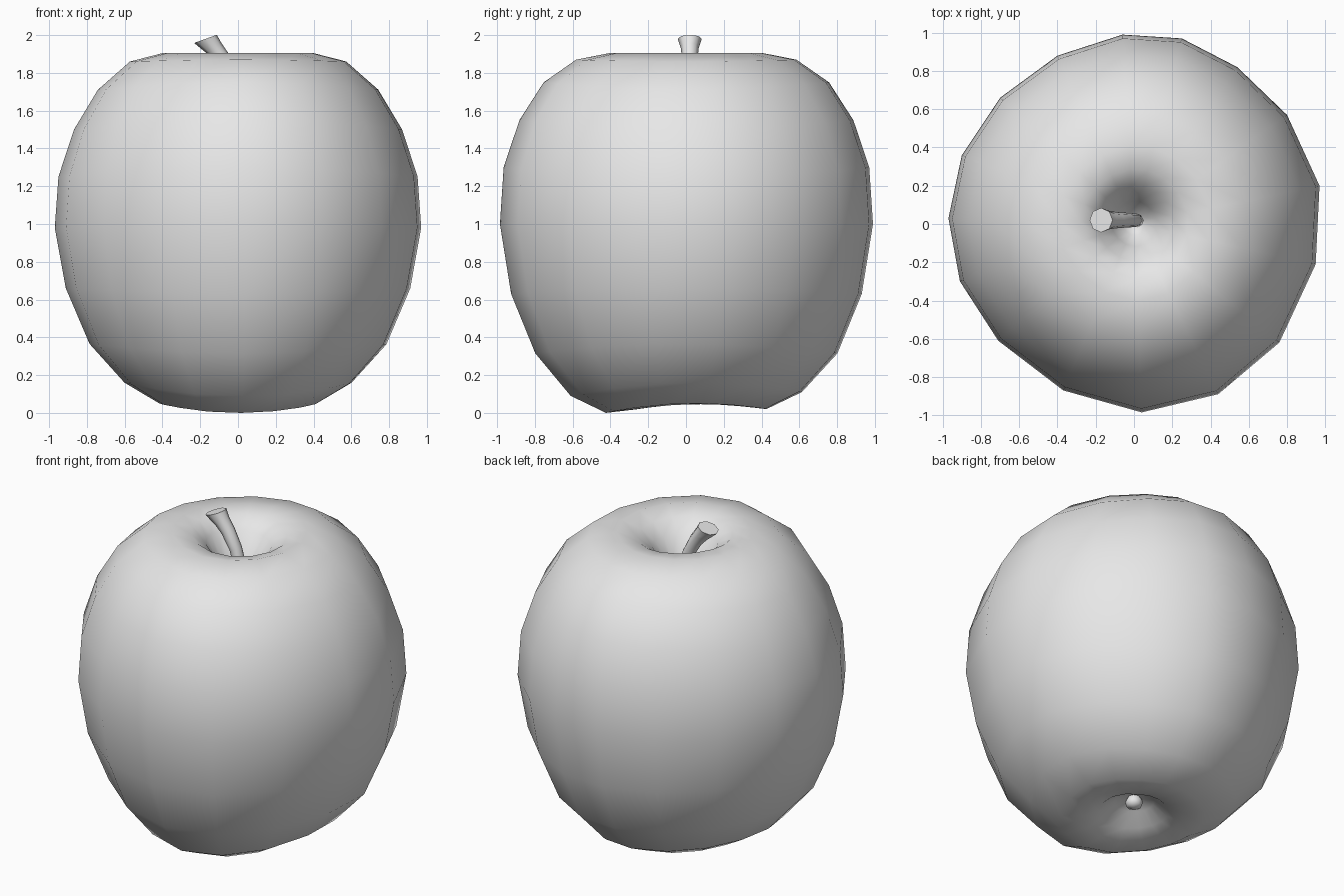
import bpy, bmesh, math
from mathutils import Vector

if "Cube" in bpy.data.objects:
    bpy.data.objects.remove(bpy.data.objects["Cube"])

skin = bpy.data.materials.new("light grey")
skin.diffuse_color = (0.8, 0.8, 0.8, 1)
skin.use_nodes = True
skin.node_tree.nodes["Principled BSDF"].inputs["Base Color"].default_value = skin.diffuse_color


def loft(name, rings, start=None, end=None, sharp_end=False):
    """Skin a list of closed rings, with an optional pole point at either end."""
    bm = bmesh.new()
    loops = [[bm.verts.new(p) for p in ring] for ring in rings]
    n = len(loops[0])
    for a, b in zip(loops, loops[1:]):
        for i in range(n):
            j = (i + 1) % n
            bm.faces.new((a[i], a[j], b[j], b[i]))
    for pole, loop in ((start, loops[0]), (end, loops[-1])):
        if pole is not None:
            v = bm.verts.new(pole)
            for i in range(n):
                bm.faces.new((loop[i], loop[(i + 1) % n], v))
    if sharp_end:
        cap = bm.faces.new(loops[-1])
    bmesh.ops.recalc_face_normals(bm, faces=bm.faces)
    for f in bm.faces:
        f.smooth = True
    if sharp_end:
        cap.smooth = False
        for e in cap.edges:
            e.smooth = False
    mesh = bpy.data.meshes.new(name)
    bm.to_mesh(mesh)
    bm.free()
    mesh.materials.append(skin)
    obj = bpy.data.objects.new(name, mesh)
    bpy.context.collection.objects.link(obj)
    return obj


# Fruit body: slightly irregular 16-sided outline swept through a profile
outline = [(-.06, .99), (-.40, .88), (-.70, .66), (-.90, .36),
           (-.97, .03), (-.91, -.30), (-.71, -.61), (-.37, -.87),
           (.04, -.985), (.44, -.89), (.76, -.62), (.95, -.21),
           (.97, .20), (.80, .57), (.54, .82), (.25, .97)]
# radius ratio, height, height wobble between the x and y sides
profile = [(.05, .15, 0), (.12, .125, 0), (.21, .06, .005), (.30, .035, .01),
           (.43, .03, .02), (.62, .13, .03), (.81, .34, .025),
           (.94, .645, .015), (1, .99, -.01), (.98, 1.275, -.025),
           (.895, 1.525, -.025), (.765, 1.73, -.02), (.59, 1.865, -.005),
           (.41, 1.905, 0), (.29, 1.885, 0), (.20, 1.82, 0),
           (.12, 1.69, 0), (.06, 1.59, 0)]
rings = []
for s, z, wobble in profile:
    ring = []
    for x, y in outline:
        a = math.atan2(y, x)
        lean = .01 * math.sin(a) if z < .2 and s > .25 else 0
        dip = -.015 * math.cos(a) if z > 1.8 and s < .35 else 0
        ring.append((x * s, y * s, max(0, z + wobble * math.cos(2 * a) + lean + dip)))
    rings.append(ring)
loft("apple_body", rings, (0, 0, .155), (0, 0, 1.56))

# Stem: curved tapering tube with a flared, flat, tilted tip
path = [(.02, 1.54, .035), (.005, 1.66, .036), (-.03, 1.78, .038),
        (-.085, 1.88, .042), (-.125, 1.93, .047), (-.172, 1.98, .064)]
stem = []
for i, (x, z, r) in enumerate(path):
    x0, z0, _ = path[max(i - 1, 0)]
    x1, z1, _ = path[min(i + 1, len(path) - 1)]
    t = Vector((x1 - x0, 0, z1 - z0)).normalized()
    if i == len(path) - 1:
        t = Vector((-.34, 0, .94))
    u = Vector((t.z, 0, -t.x))
    stem.append([Vector((x, .02, z)) + r * (u * math.cos(k * math.pi / 4) +
                 Vector((0, math.sin(k * math.pi / 4), 0))) for k in range(8)])
loft("stem", stem, start=(.02, .02, 1.54), sharp_end=True)

# Calyx: small nub in the bottom hollow
nub = [[(r * math.cos(k * math.pi / 4), r * math.sin(k * math.pi / 4), z)
        for k in range(8)] for r, z in ((.035, .16), (.052, .125), (.045, .095))]
loft("calyx", nub, end=(0, 0, .08))
